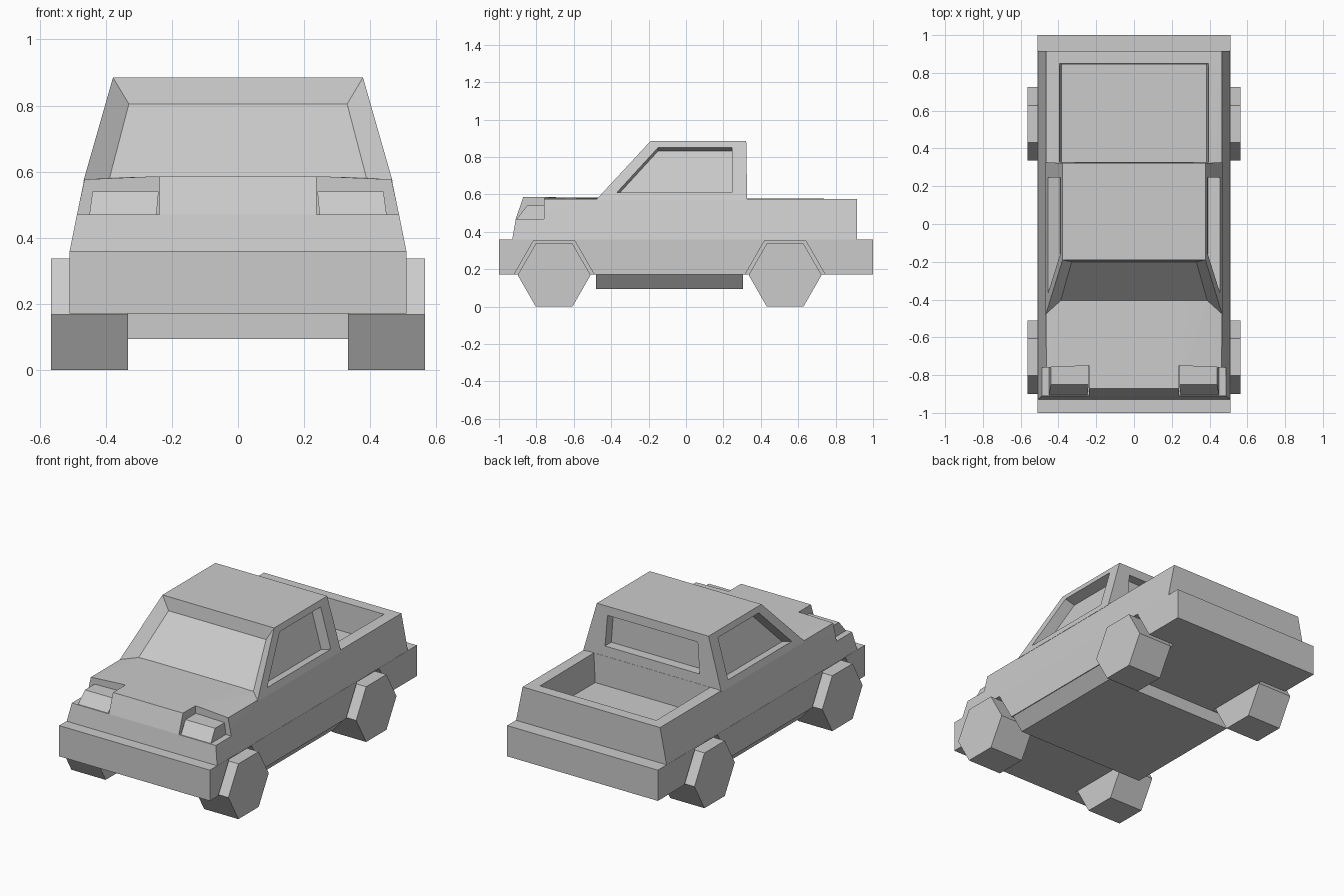
import bpy, bmesh
from mathutils import Vector

if "Cube" in bpy.data.objects:
    bpy.data.objects.remove(bpy.data.objects["Cube"])


def hull(name, pts, mirror=False):
    """Flat-faced convex solid around points, optionally mirrored in x."""
    pts = [Vector(p) for p in pts]
    if mirror:
        pts += [Vector((-p.x, p.y, p.z)) for p in pts]
    bm = bmesh.new()
    for p in pts:
        bm.verts.new(p)
    bmesh.ops.convex_hull(bm, input=bm.verts)
    bmesh.ops.dissolve_limit(bm, angle_limit=0.01, verts=bm.verts, edges=bm.edges)
    bmesh.ops.recalc_face_normals(bm, faces=bm.faces)
    me = bpy.data.meshes.new(name)
    bm.to_mesh(me)
    bm.free()
    ob = bpy.data.objects.new(name, me)
    bpy.context.collection.objects.link(ob)
    return ob


def prism(name, profile, x0, x1):
    """Extrude a y-z profile along x."""
    return hull(name, [(x, y, z) for x in (x0, x1) for y, z in profile])


def box(name, x0, x1, y0, y1, z0, z1):
    return prism(name, [(y0, z0), (y1, z0), (y1, z1), (y0, z1)], x0, x1)


def cut(ob, cutter):
    """Subtract a cutter, apply, and remove it."""
    m = ob.modifiers.new("cut", 'BOOLEAN')
    m.operation, m.solver, m.object = 'DIFFERENCE', 'EXACT', cutter
    bpy.context.view_layer.objects.active = ob
    bpy.ops.object.modifier_apply(modifier=m.name)
    bpy.data.objects.remove(cutter)


WHEEL_Y = (-0.705, 0.53)

# Lower body band with wheel arches
lower = box("lower_body", -0.51, 0.51, -1, 1, 0.172, 0.36)
for y in WHEEL_Y:
    arch = [(y - 0.25, 0.11), (y - 0.108, 0.356), (y + 0.108, 0.356), (y + 0.25, 0.11)]
    for s in (-1, 1):
        cut(lower, prism("arch_cutter", arch, s * 0.33, s * 0.7))

# Upper body with slightly crowned hood
upper = hull("upper_body", [
    (0.51, -0.93, 0.355), (0.487, -0.91, 0.47), (0.464, -0.87, 0.576),
    (0.235, -0.87, 0.586), (0.39, -0.41, 0.582), (0.465, -0.48, 0.576),
    (0.465, 0.915, 0.576), (0.51, 0.915, 0.355)], mirror=True)

# Cargo bed
cut(upper, hull("bed_cutter", [
    (0.385, 0.328, 0.40), (0.385, 0.845, 0.40),
    (0.397, 0.328, 0.65), (0.397, 0.85, 0.65)], mirror=True))

# Headlights set in open corner notches
for s, side in ((1, "right"), (-1, "left")):
    cut(upper, hull("notch_cutter", [
        (s * x, y, z) for x, yb in ((0.237, -0.75), (0.6, -0.765))
        for y in (-1.1, yb) for z in (0.47, 0.7)]))
    hull(side + "_headlight", [
        (s * x, y, z) for x0, x1, y0, z in ((0.247, 0.45, -0.908, 0.465), (0.24, 0.44, -0.85, 0.54))
        for x in (x0, x1) for y in (y0, -0.74)])

# Cab
cab = hull("cab", [
    (0.468, -0.482, 0.57), (0.378, -0.19, 0.885),
    (0.378, 0.322, 0.885), (0.468, 0.327, 0.57)], mirror=True)

# Recessed windscreen
bm = bmesh.new()
bm.from_mesh(cab.data)
bm.faces.ensure_lookup_table()
glass = min(bm.faces, key=lambda f: f.normal.y)
bmesh.ops.inset_individual(bm, faces=[glass], thickness=0.05)
for v in glass.verts:
    s = 1 if v.co.x > 0 else -1
    v.co = (s * 0.33, -0.20, 0.805) if v.co.z > 0.72 else (s * 0.39, -0.412, 0.575)
bm.to_mesh(cab.data)
bm.free()

# Recessed side windows, sunk along the slope of the cab side
side_window = [(-0.37, 0.61), (-0.15, 0.85), (0.245, 0.85), (0.245, 0.61)]
for s in (-1, 1):
    n = Vector((s * 0.961, 0, 0.275))
    pts = [Vector((s * (0.468 - (z - 0.57) * 0.2857), y, z)) + n * d
           for y, z in side_window for d in (0.05, -0.068)]
    cut(cab, hull("window_cutter", pts))

# Recessed rear window
cut(cab, hull("rear_window_cutter", [
    (x, y, z) for y in (0.265, 0.5) for x, z in ((0.32, 0.64), (0.305, 0.83))], mirror=True))

# Underfloor with sloping sides
hull("underfloor", [
    (0.508, y, 0.175) for y in (-0.48, 0.305)] + [
    (0.44, y, 0.095) for y in (-0.48, 0.305)], mirror=True)

# Six-sided wheels
for y, end in zip(WHEEL_Y, ("front", "rear")):
    hexagon = [(y + a, 0.169 + b) for a, b in (
        (-0.195, 0), (-0.098, 0.169), (0.098, 0.169),
        (0.195, 0), (0.098, -0.169), (-0.098, -0.169))]
    for s, side in ((1, "right"), (-1, "left")):
        prism(f"{end}_{side}_wheel", hexagon, s * 0.333, s * 0.565)
